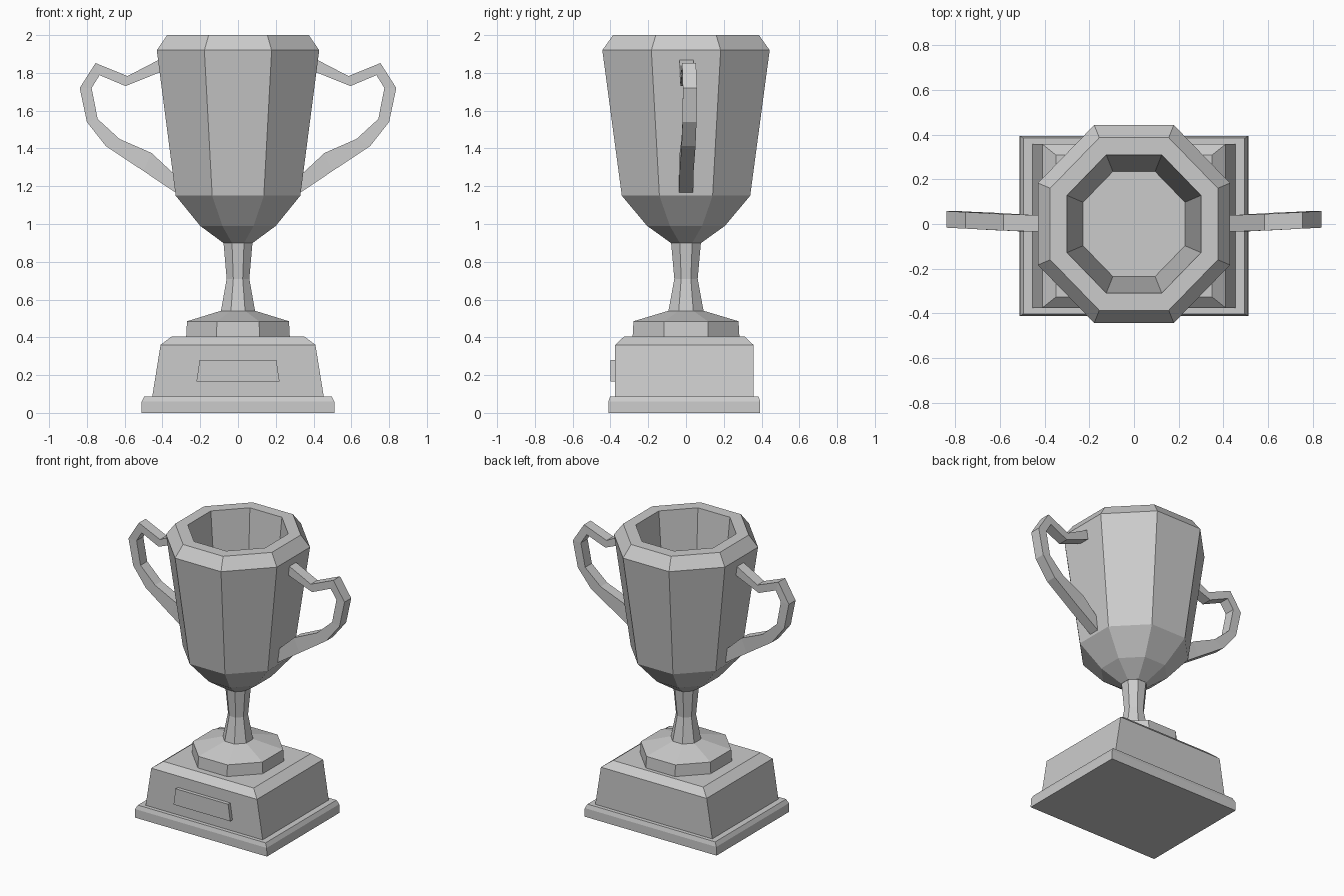
import bpy, bmesh, math

cube = bpy.data.objects.get("Cube")
if cube:
    bpy.data.objects.remove(cube, do_unlink=True)

metal = bpy.data.materials.new("plain_grey")
metal.use_nodes = True
GREY = (0.6, 0.6, 0.6, 1)
metal.diffuse_color = GREY
metal.node_tree.nodes["Principled BSDF"].inputs["Base Color"].default_value = GREY


def finish(name, bm):
    bmesh.ops.recalc_face_normals(bm, faces=bm.faces)
    mesh = bpy.data.meshes.new(name)
    bm.to_mesh(mesh)
    bm.free()
    mesh.materials.append(metal)
    obj = bpy.data.objects.new(name, mesh)
    bpy.context.collection.objects.link(obj)
    return obj


def skin(name, rings, closed=False):
    """Join equal rings of points with quads; cap the two end rings."""
    bm = bmesh.new()
    loops = [[bm.verts.new(p) for p in ring] for ring in rings]
    for a, b in zip(loops, loops[1:]):
        for i in range(len(a)):
            j = (i + 1) % len(a)
            bm.faces.new((a[i], a[j], b[j], b[i]))
    bm.faces.new(loops[0])
    bm.faces.new(loops[-1])
    return finish(name, bm)


def octagon(half_width, z):
    r = half_width / math.cos(math.pi / 8)
    angles = [(i + 0.5) * math.pi / 4 for i in range(8)]
    return [(r * math.cos(a), 1.03 * r * math.sin(a), z) for a in angles]


def rectangle(x, y, z, cy=-0.009):
    return [(-x, cy - y, z), (x, cy - y, z), (x, cy + y, z), (-x, cy + y, z)]


# Hollow cup: outside from the bottom up, over the rim, down to the inner floor
cup = [(0.078, 0.9), (0.2, 0.99), (0.33, 1.15), (0.43, 1.92), (0.375, 2.0),
       (0.3, 2.0), (0.228, 1.2)]
skin("cup", [octagon(*p) for p in cup])

# Stem and the round foot below it
skin("stem", [octagon(*p) for p in [(0.092, 0.53), (0.06, 0.71), (0.077, 0.905)]])
skin("foot", [octagon(*p) for p in [(0.275, 0.39), (0.27, 0.485), (0.092, 0.54)]])

# Pedestal block and the stepped slab beneath it
skin("pedestal", [rectangle(*p) for p in
                  [(0.455, 0.366, 0.08), (0.41, 0.366, 0.36), (0.35, 0.318, 0.405)]])
skin("base_slab", [rectangle(*p) for p in
                   [(0.512, 0.402, 0), (0.51, 0.402, 0.06), (0.495, 0.393, 0.088)]])

# Name plate on the front, following the slope of the block
skin("plaque", [rectangle(0.22, 0.02, 0.165, -0.38), rectangle(0.203, 0.02, 0.28, -0.38)])

# Handles: a bent strip given by its outer and inner edges
outer = [(0.36, 1.9), (0.585, 1.783), (0.754, 1.852), (0.838, 1.72),
         (0.8, 1.54), (0.7, 1.413), (0.5, 1.28), (0.28, 1.133)]
inner = [(0.36, 1.825), (0.595, 1.73), (0.733, 1.788), (0.775, 1.72),
         (0.743, 1.556), (0.627, 1.45), (0.458, 1.376), (0.28, 1.21)]


def section(side, o, i):
    cy = 0.05 * max(0, o[0] - 0.43)
    return [(side * x, cy + dy, z) for (x, z), dy in
            ((o, -0.037), (o, 0.037), (i, 0.037), (i, -0.037))]


for side, name in ((1, "left_handle"), (-1, "right_handle")):
    skin(name, [section(side, o, i) for o, i in zip(outer, inner)])
